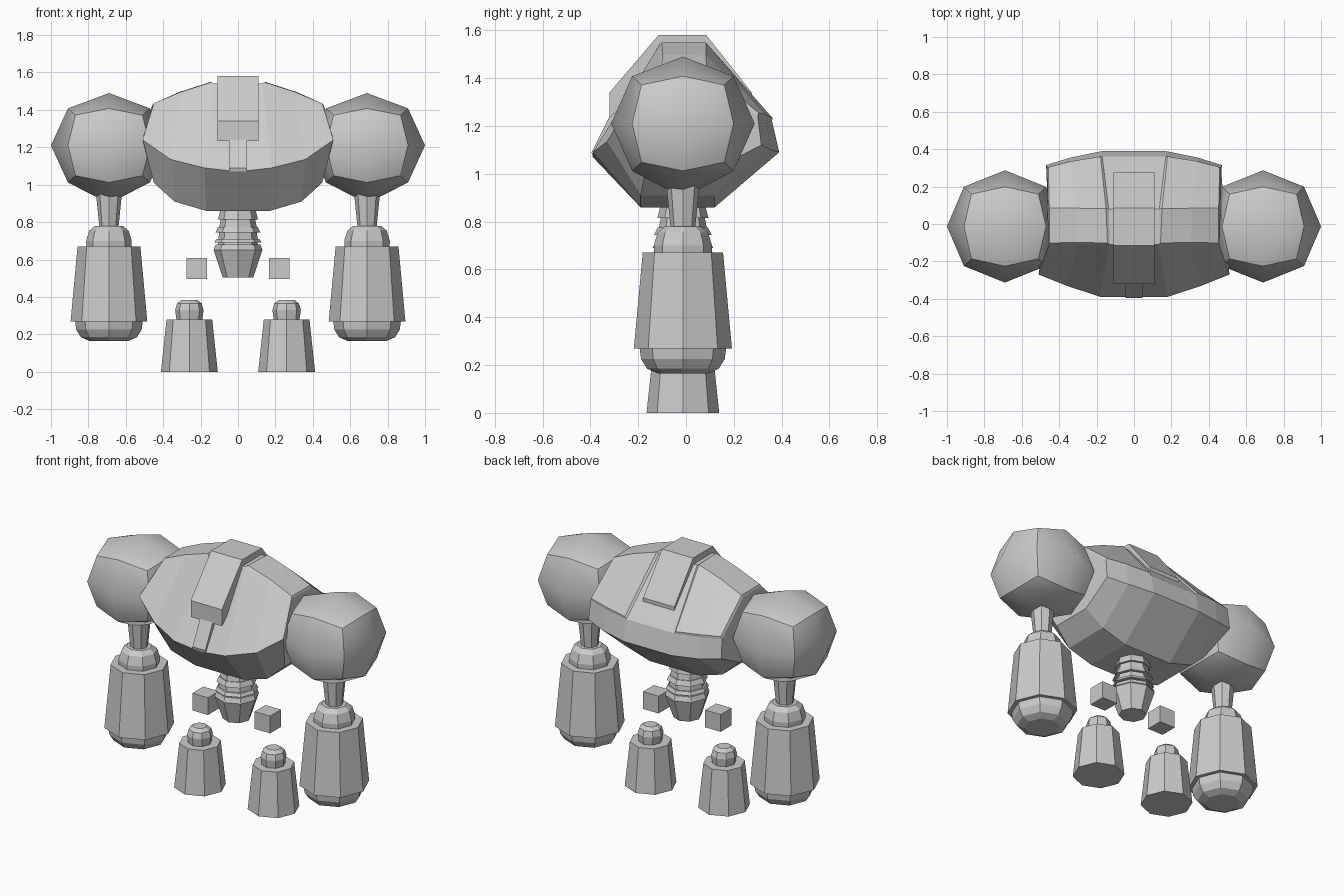
import bpy, bmesh, math
from mathutils import Vector

if "Cube" in bpy.data.objects:
    bpy.data.objects.remove(bpy.data.objects["Cube"])

CY = -0.013  # common y axis of limbs and waist


def finish(bm, name, recalc=True):
    if recalc:
        bmesh.ops.recalc_face_normals(bm, faces=bm.faces)
    me = bpy.data.meshes.new(name)
    bm.to_mesh(me)
    bm.free()
    ob = bpy.data.objects.new(name, me)
    bpy.context.collection.objects.link(ob)
    return ob


def turned(name, x, profile, sides=8):
    """Faceted solid of revolution from (radius, z) points."""
    bm = bmesh.new()
    rings = []
    for r, z in profile:
        rings.append([bm.verts.new((x + r * math.cos(2 * math.pi * i / sides),
                                    CY + r * math.sin(2 * math.pi * i / sides), z))
                      for i in range(sides)])
    for a, b in zip(rings, rings[1:]):
        for i in range(sides):
            j = (i + 1) % sides
            bm.faces.new((a[i], a[j], b[j], b[i]))
    bm.faces.new(rings[0])
    bm.faces.new(rings[-1])
    return finish(bm, name)


def side_prism(name, half_width, pts):
    """Extrude a (y, z) outline across x."""
    bm = bmesh.new()
    l, r = [[bm.verts.new((sx * half_width, y, z)) for y, z in pts] for sx in (-1, 1)]
    bm.faces.new(l)
    bm.faces.new(r)
    for i in range(len(pts)):
        j = (i + 1) % len(pts)
        bm.faces.new((l[i], l[j], r[j], r[i]))
    return finish(bm, name)


def shoulder(name, x):
    """Cube subdivided once and rounded, crisp along the cube edges."""
    bm = bmesh.new()
    bmesh.ops.create_cube(bm, size=2)
    bmesh.ops.subdivide_edges(bm, edges=bm.edges[:], cuts=1, use_grid_fill=True)
    for e in bm.edges:
        a, b = e.verts
        shared = sum(abs(a.co[k]) > .9 and abs(a.co[k] - b.co[k]) < .01 for k in range(3))
        e.smooth = shared < 2
    for f in bm.faces:
        f.smooth = True
    for v in bm.verts:
        n = v.co.normalized()
        low = 0.31 if n.z < -0.9 else 0.28
        v.co = Vector((x + n.x * 0.31, CY + n.y * 0.30, 1.21 + n.z * low))
    return finish(bm, name)


# torso: half loft of cross-sections from the middle outward, mirrored
# order: top front, top back, back upper, back mid, bottom back, bottom front, chest
inner = [(.13, -.11, 1.54), (.135, .08, 1.54), (.17, .36, 1.22), (.17, .39, 1.09),
         (.17, .12, .86), (.17, -.19, .86), (.18, -.39, 1.09)]
middle = [(.30, -.11, 1.485), (.31, .08, 1.485), (.34, .335, 1.23), (.34, .355, 1.10),
          (.34, .12, .91), (.34, -.19, .91), (.36, -.33, 1.135)]
outer = [(.455, -.11, 1.42), (.46, .08, 1.42), (.465, .30, 1.24), (.47, .315, 1.12),
         (.45, .10, 1.01), (.45, -.17, 1.01), (.51, -.27, 1.24)]
centre = [(0, y, z) for x, y, z in inner]
centre[-1] = (0, -.39, 1.07)
bm = bmesh.new()
rings = [[bm.verts.new(p) for p in s] for s in (centre, inner, middle, outer)]
panels = []
for k, (a, b) in enumerate(zip(rings, rings[1:])):
    for i in range(7):
        j = (i + 1) % 7
        f = bm.faces.new((a[i], b[i], b[j], a[j]))
        if k > 0 and i < 2:
            panels.append(f)
bm.faces.new(rings[-1])
bmesh.ops.recalc_face_normals(bm, faces=bm.faces)
# raised back panels
bmesh.ops.inset_region(bm, faces=panels, thickness=0.012, depth=0.012)
torso = finish(bm, "torso", recalc=False)
mir = torso.modifiers.new("mirror", 'MIRROR')
mir.use_axis[0] = True

# head block on top and the chest ridge below it
side_prism("head_block", 0.11, [(-.32, 1.34), (-.115, 1.58), (.085, 1.58), (.275, 1.34),
                                (.275, 1.29), (.05, 1.40), (-.18, 1.36), (-.32, 1.235)])
side_prism("chest_ridge", 0.045, [(-.27, 1.30), (-.29, 1.30), (-.395, 1.09),
                                  (-.39, 1.07), (-.36, 1.09)])

# ribbed waist and pelvis
for i, (r0, r1, z1, z0) in enumerate([(.09, .107, .88, .815), (.092, .10, .815, .775),
                                      (.105, .12, .775, .745), (.10, .105, .745, .71),
                                      (.115, .127, .71, .69), (.105, .11, .69, .665),
                                      (.12, .13, .68, .655)]):
    turned(f"waist_ring_{i}", 0, [(r0, z1), (r1, z0)])
turned("pelvis", 0, [(.12, .66), (.13, .65), (.082, .505)])

# limbs, both sides
for side, s in (("right", -1), ("left", 1)):
    x = s * 0.69
    shoulder(f"{side}_shoulder", x)
    turned(f"{side}_upper_arm", x, [(.07, .96), (.05, .76)])
    turned(f"{side}_elbow", x, [(.075, .78), (.105, .755), (.122, .70), (.12, .66)])
    turned(f"{side}_forearm", x, [(.168, .67), (.205, .27)])
    turned(f"{side}_fist", x, [(.182, .28), (.175, .225), (.15, .185), (.105, .165)])
    lx = s * 0.26
    turned(f"{side}_shin", lx, [(.122, .28), (.152, 0)])
    turned(f"{side}_knee", lx, [(.042, .383), (.066, .365), (.076, .33), (.068, .27)])
    bpy.ops.mesh.primitive_cube_add(size=0.11, location=(s * 0.22, CY, 0.552))
    bpy.context.object.name = f"{side}_thigh_block"
